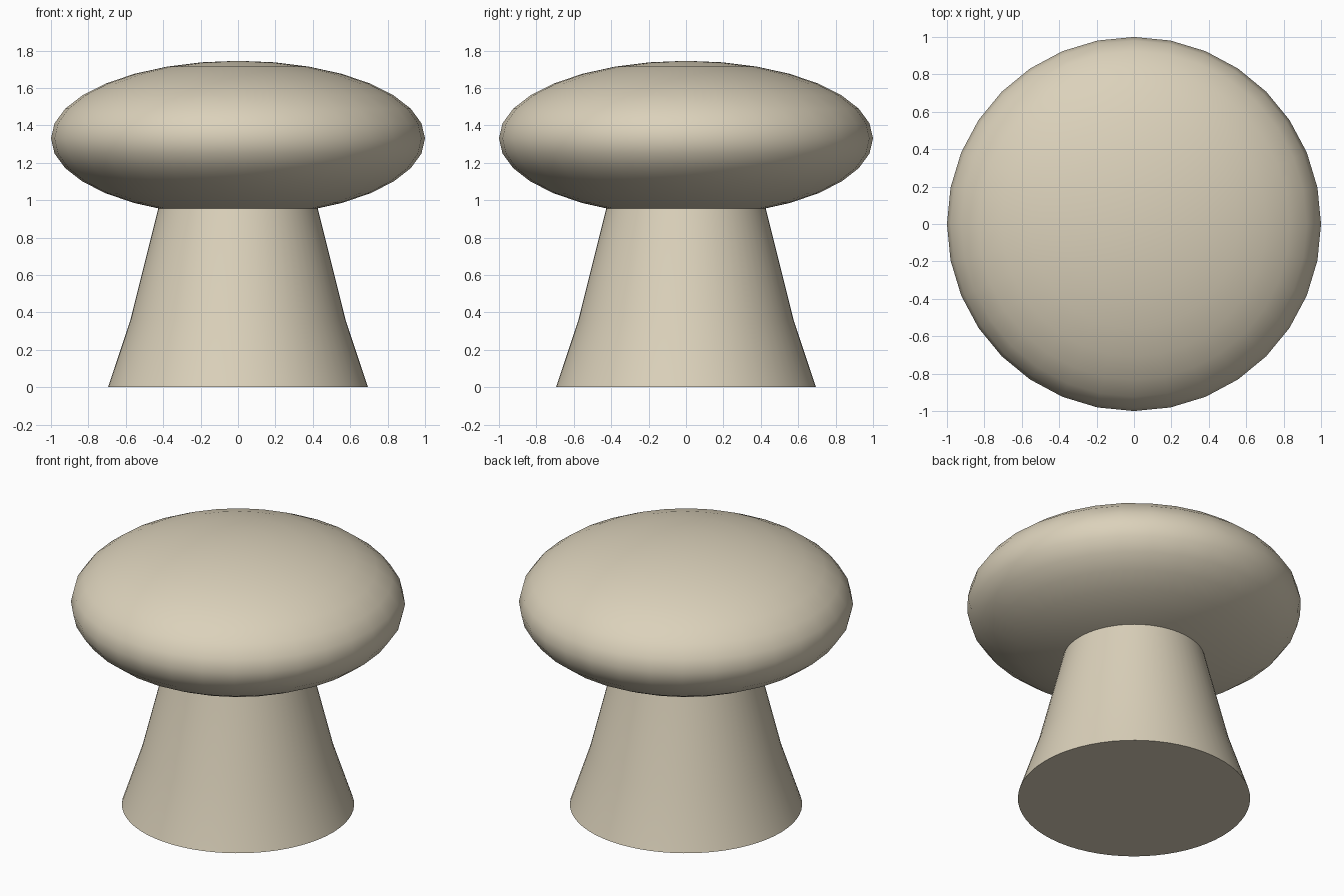
import bpy, bmesh, math
from mathutils import Matrix

if "Cube" in bpy.data.objects:
    bpy.data.objects.remove(bpy.data.objects["Cube"], do_unlink=True)

# Single warm beige material
beige = bpy.data.materials.new("warm beige")
beige.use_nodes = True
colour = (0.71, 0.64, 0.495, 1.0)
beige.diffuse_color = colour
beige.node_tree.nodes["Principled BSDF"].inputs["Base Color"].default_value = colour


def add_part(name, bm):
    """Turn a bmesh into a smooth-shaded, coloured object."""
    bmesh.ops.recalc_face_normals(bm, faces=bm.faces)
    mesh = bpy.data.meshes.new(name)
    bm.to_mesh(mesh)
    bm.free()
    mesh.materials.append(beige)
    obj = bpy.data.objects.new(name, mesh)
    bpy.context.collection.objects.link(obj)
    bpy.ops.object.select_all(action='DESELECT')
    obj.select_set(True)
    bpy.context.view_layer.objects.active = obj
    bpy.ops.object.shade_smooth_by_angle(angle=math.radians(40))
    return obj


# Cap: flattened sphere
bm = bmesh.new()
bmesh.ops.create_uvsphere(
    bm, u_segments=32, v_segments=16, radius=1.0,
    matrix=Matrix.Translation((0, 0, 1.33)) @ Matrix.Diagonal((1, 1, 0.415, 1)))
add_part("cap", bm)

# Stem: flared profile turned round z, closed at both ends
SIDES = 64
profile = [(0.695, 0.0), (0.575, 0.36), (0.42, 0.98)]
bm = bmesh.new()
rings = [[bm.verts.new((r * math.cos(a), r * math.sin(a), z))
          for a in (math.tau * i / SIDES for i in range(SIDES))]
         for r, z in profile]
for low, high in zip(rings, rings[1:]):
    for i in range(SIDES):
        j = (i + 1) % SIDES
        bm.faces.new((low[i], low[j], high[j], high[i]))
bm.faces.new(rings[0])
bm.faces.new(rings[-1])
add_part("stem", bm)
